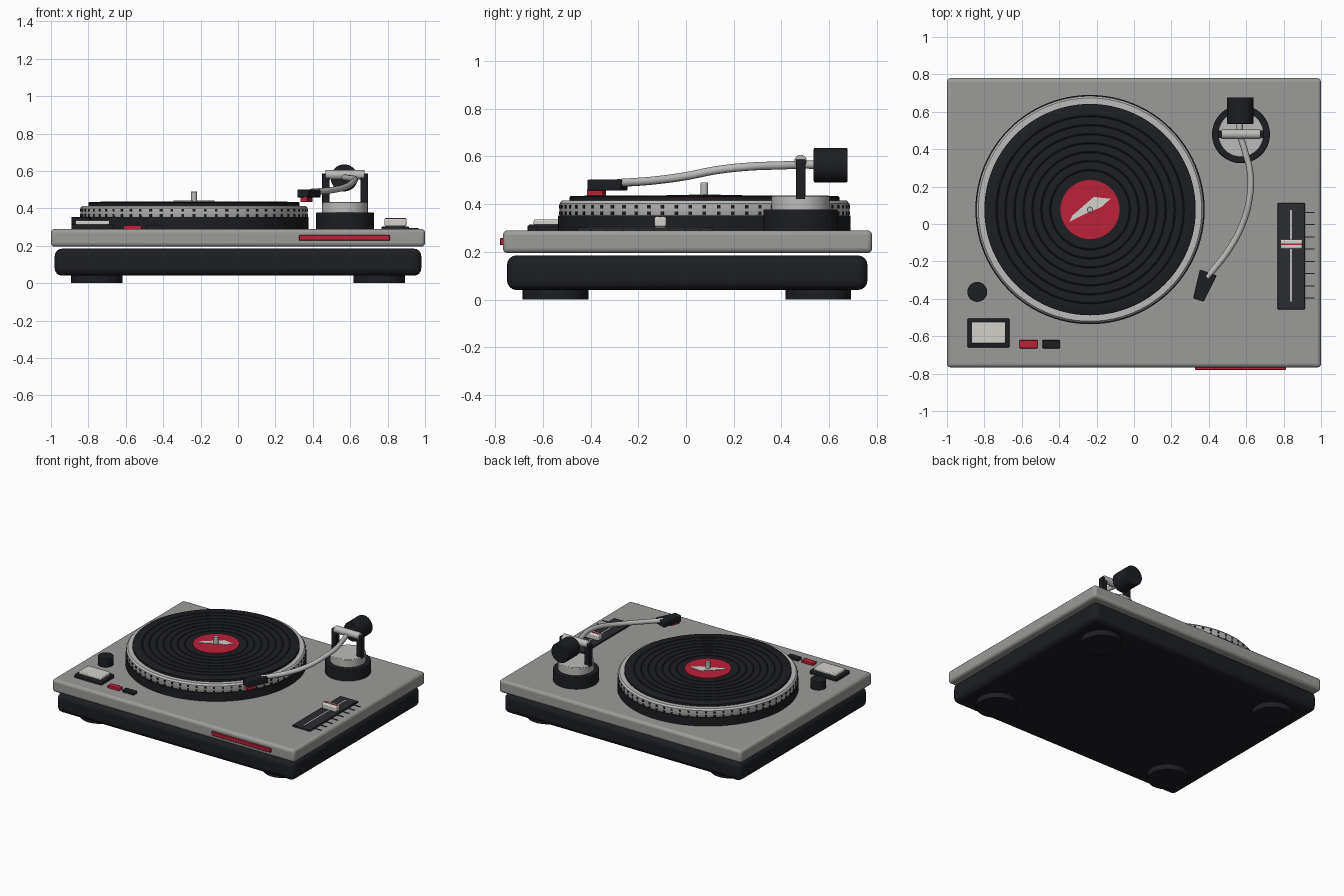
import bpy, bmesh, math
from mathutils import Vector, Matrix

if "Cube" in bpy.data.objects:
    bpy.data.objects.remove(bpy.data.objects["Cube"])


def material(name, r, g, b):
    m = bpy.data.materials.new(name)
    m.diffuse_color = (r, g, b, 1)
    m.use_nodes = True
    m.node_tree.nodes["Principled BSDF"].inputs["Base Color"].default_value = m.diffuse_color
    return m


GREY = material("plate_grey", 0.33, 0.33, 0.32)
SILVER = material("silver", 0.5, 0.5, 0.49)
LIGHT = material("light", 0.65, 0.64, 0.6)
BLACK = material("black", 0.012, 0.013, 0.016)
DARK = material("charcoal", 0.025, 0.026, 0.032)
RED = material("red", 0.5, 0.015, 0.04)


def finish(name, bm, mat, bevel=0, segments=3):
    bmesh.ops.recalc_face_normals(bm, faces=bm.faces)
    me = bpy.data.meshes.new(name)
    bm.to_mesh(me)
    bm.free()
    ob = bpy.data.objects.new(name, me)
    bpy.context.collection.objects.link(ob)
    me.materials.append(mat)
    if bevel:
        mod = ob.modifiers.new("bevel", 'BEVEL')
        mod.width, mod.segments = bevel, segments
    bpy.ops.object.select_all(action='DESELECT')
    ob.select_set(True)
    bpy.context.view_layer.objects.active = ob
    bpy.ops.object.shade_smooth_by_angle(angle=math.radians(35))
    return ob


def add_box(bm, lo, hi, matrix=Matrix()):
    lo, hi = Vector(lo), Vector(hi)
    m = matrix @ Matrix.Translation((lo + hi) / 2) @ Matrix.Diagonal((*(hi - lo), 1))
    bmesh.ops.create_cube(bm, size=1, matrix=m)


def box(name, lo, hi, mat, bevel=0, segments=3):
    bm = bmesh.new()
    add_box(bm, lo, hi)
    return finish(name, bm, mat, bevel, segments)


def cylinder(name, centre, r, length, mat, axis='Z', bevel=0, sides=48):
    turn = {'Z': Matrix(), 'X': Matrix.Rotation(math.pi / 2, 4, 'Y'),
            'Y': Matrix.Rotation(math.pi / 2, 4, 'X')}[axis]
    bm = bmesh.new()
    bmesh.ops.create_cone(bm, cap_ends=True, segments=sides, radius1=r, radius2=r,
                          depth=length, matrix=Matrix.Translation(centre) @ turn)
    ob = finish(name, bm, mat)
    if bevel:
        mod = ob.modifiers.new("bevel", 'BEVEL')
        mod.width, mod.segments, mod.limit_method = bevel, 2, 'ANGLE'
    return ob


def lathe(name, centre, profile, mat, sides=96):
    bm = bmesh.new()
    vs = [bm.verts.new((r, 0, z)) for r, z in profile]
    es = [bm.edges.new(p) for p in zip(vs, vs[1:])]
    bmesh.ops.spin(bm, geom=vs + es, cent=(0, 0, 0), axis=(0, 0, 1),
                   angle=2 * math.pi, steps=sides)
    bmesh.ops.remove_doubles(bm, verts=bm.verts, dist=1e-5)
    bmesh.ops.translate(bm, verts=bm.verts, vec=centre)
    return finish(name, bm, mat)


def prism(name, outline, z0, z1, mat, bevel=0):
    bm = bmesh.new()
    f = bm.faces.new([bm.verts.new((x, y, z0)) for x, y in outline])
    top = bmesh.ops.extrude_face_region(bm, geom=[f])["geom"]
    bmesh.ops.translate(bm, vec=(0, 0, z1 - z0),
                        verts=[v for v in top if isinstance(v, bmesh.types.BMVert)])
    return finish(name, bm, mat, bevel, 2)


# Body and feet
box("lower_base", (-0.98, -0.75, 0.04), (0.98, 0.76, 0.185), BLACK, 0.04, 4)
box("top_plate", (-1, -0.767, 0.195), (1, 0.78, 0.29), GREY, 0.02)
box("front_strip", (0.326, -0.78, 0.228), (0.813, -0.755, 0.257), RED, 0.003, 1)
for sx, side in ((-1, "left"), (1, "right")):
    for y, end in ((-0.546, "front"), (0.554, "back")):
        cylinder(f"foot_{end}_{side}", (sx * 0.755, y, 0.03), 0.138, 0.06, BLACK)

# Platter with strobe dots
PX, PY = -0.235, 0.077
cylinder("platter_well", (PX, PY, 0.32), 0.613, 0.066, BLACK, sides=96)
lathe("platter", (PX, PY, 0), [(0, 0.35), (0.603, 0.35), (0.607, 0.356), (0.607, 0.402),
                               (0.597, 0.414), (0, 0.414)], SILVER)
bm = bmesh.new()
for i in range(64):
    for z in (0.362, 0.389):
        spot = Matrix.Translation((PX, PY, z)) @ Matrix.Rotation(i * math.tau / 64, 4, 'Z')
        add_box(bm, (0.6, -0.007, -0.007), (0.61, 0.007, 0.007), spot)
finish("strobe_dots", bm, BLACK)

# Record with raised ring lines, label, stripe and spindle
rim = [(0, 0.412), (0.565, 0.412), (0.565, 0.43), (0.56, 0.433)]
for k in range(7):
    r = 0.5 - k * 0.048
    rim += [(r + 0.004, 0.433), (r, 0.436), (r - 0.004, 0.433)]
lathe("record", (PX, PY, 0), rim + [(0, 0.433)], BLACK)
cylinder("record_label", (PX, PY, 0.434), 0.158, 0.008, RED, sides=64)
prism("label_stripe", [(-0.345, 0.012), (-0.33, 0.045), (-0.215, 0.145), (-0.125, 0.135),
                       (-0.175, 0.09), (-0.26, 0.055)], 0.436, 0.441, LIGHT)
cylinder("spindle", (PX, PY, 0.46), 0.016, 0.06, SILVER, bevel=0.003, sides=24)

# Tonearm base, posts, pivot and counterweight
TX, TY = 0.572, 0.48
cylinder("arm_base", (TX, TY, 0.332), 0.155, 0.09, BLACK, bevel=0.004, sides=64)
cylinder("arm_turret", (TX, TY, 0.4), 0.122, 0.07, SILVER, bevel=0.004, sides=64)
for x, side in ((TX - 0.103, "left"), (TX + 0.103, "right")):
    box(f"arm_post_{side}", (x - 0.02, TY - 0.02, 0.42), (x + 0.02, TY + 0.02, 0.587),
        BLACK, 0.004, 2)
cylinder("pivot_bar", (TX, TY, 0.58), 0.026, 0.208, SILVER, 'X', 0.004, 32)
cylinder("counterweight", (0.568, 0.606, 0.563), 0.072, 0.142, BLACK, 'Y', 0.005)

# Curved arm tube
path = [(0.568, 0.6, 0.563), (0.568, 0.48, 0.565), (0.59, 0.40, 0.562), (0.622, 0.267, 0.557),
        (0.617, 0.134, 0.543), (0.58, 0, 0.517), (0.51, -0.133, 0.499), (0.392, -0.285, 0.488)]
cu = bpy.data.curves.new("arm_tube", 'CURVE')
cu.dimensions = '3D'
cu.bevel_depth, cu.bevel_resolution, cu.resolution_u = 0.017, 4, 8
cu.use_fill_caps = True
sp = cu.splines.new('BEZIER')
sp.bezier_points.add(len(path) - 1)
for bp, co in zip(sp.bezier_points, path):
    bp.co = co
    bp.handle_left_type = bp.handle_right_type = 'AUTO'
cu.materials.append(SILVER)
bpy.context.collection.objects.link(bpy.data.objects.new("arm_tube", cu))

# Headshell and cartridge
prism("headshell", [(0.352, -0.358 + 0.115), (0.442, -0.275), (0.373, -0.415), (0.316, -0.398)],
      0.457, 0.502, BLACK, 0.005)
bm = bmesh.new()
add_box(bm, (-0.02, -0.035, 0.435), (0.02, 0.035, 0.46),
        Matrix.Translation((0.365, -0.375, 0)) @ Matrix.Rotation(-0.4, 4, 'Z'))
finish("cartridge", bm, RED)

# Pitch slider panel with slot, knob and ticks
box("pitch_panel", (0.767, -0.457, 0.285), (0.914, 0.112, 0.302), DARK, 0.003, 1)
box("pitch_slot", (0.835, -0.414, 0.3), (0.845, 0.075, 0.304), SILVER)
box("pitch_knob", (0.783, -0.133, 0.304), (0.901, -0.082, 0.347), LIGHT, 0.008, 2)
box("pitch_knob_line", (0.787, -0.113, 0.34), (0.897, -0.103, 0.349), RED)
bm = bmesh.new()
for i in range(8):
    y = 0.062 - i * 0.0655
    add_box(bm, (0.914, y - 0.003, 0.287), (0.965, y + 0.003, 0.294))
finish("pitch_ticks", bm, BLACK)

# Start button, power knob and speed buttons
box("start_frame", (-0.89, -0.66, 0.285), (-0.666, -0.504, 0.315), BLACK, 0.006, 2)
box("start_button", (-0.87, -0.638, 0.31), (-0.686, -0.524, 0.335), LIGHT, 0.006, 2)
cylinder("power_knob", (-0.838, -0.363, 0.32), 0.053, 0.07, BLACK, bevel=0.005)
box("speed_button_left", (-0.612, -0.665, 0.285), (-0.516, -0.62, 0.308), RED, 0.004, 2)
box("speed_button_right", (-0.49, -0.665, 0.285), (-0.396, -0.62, 0.308), BLACK, 0.004, 2)
